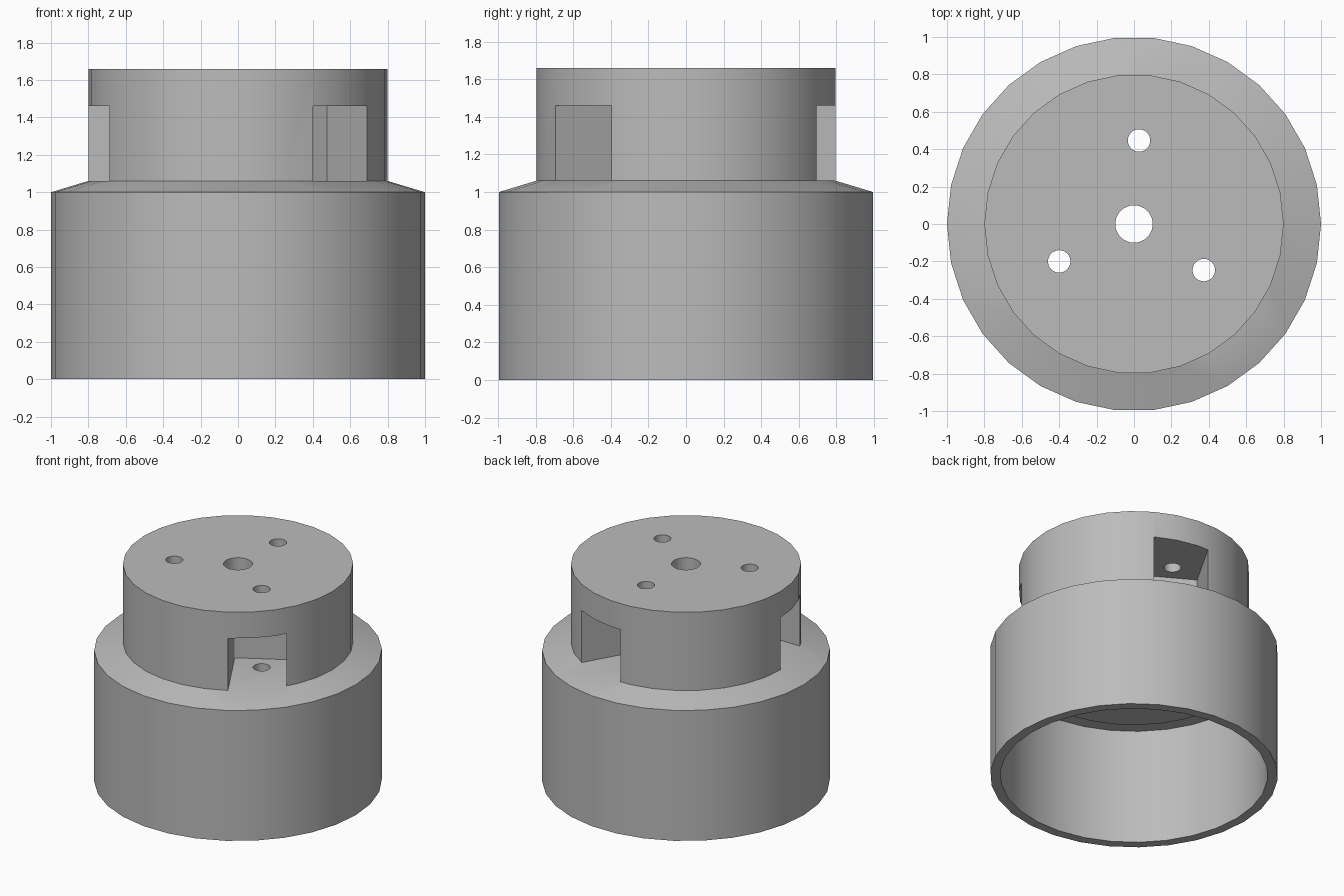
import bpy
import bmesh
from math import radians
from mathutils import Matrix, Vector

cube = bpy.data.objects.get("Cube")
if cube:
    bpy.data.objects.remove(cube, do_unlink=True)

SIDES = 30
TOP = 1.66
FLOOR = 1.06       # pocket floor, level with the shoulder
ROOF = 1.46        # pocket ceiling

grey = bpy.data.materials.new("plain_grey")
grey.use_nodes = True
colour = (0.5, 0.5, 0.5, 1)
grey.diffuse_color = colour
grey.node_tree.nodes["Principled BSDF"].inputs["Base Color"].default_value = colour


def make_object(name, bm):
    bmesh.ops.recalc_face_normals(bm, faces=bm.faces)
    mesh = bpy.data.meshes.new(name)
    bm.to_mesh(mesh)
    bm.free()
    mesh.materials.append(grey)
    obj = bpy.data.objects.new(name, mesh)
    bpy.context.collection.objects.link(obj)
    return obj


def lathe(name, profile):
    """Closed solid from a profile that starts and ends on the axis."""
    bm = bmesh.new()
    verts = [bm.verts.new((r, 0, z)) for r, z in profile]
    edges = [bm.edges.new(pair) for pair in zip(verts, verts[1:])]
    bmesh.ops.spin(bm, geom=verts + edges, cent=(0, 0, 0), axis=(0, 0, 1),
                   angle=radians(360), steps=SIDES, use_duplicate=False)
    bmesh.ops.remove_doubles(bm, verts=bm.verts, dist=0.0005)
    bmesh.ops.dissolve_limit(bm, angle_limit=radians(1), verts=bm.verts, edges=bm.edges)
    return make_object(name, bm)


def drill(name, x, y, radius):
    bm = bmesh.new()
    bmesh.ops.create_cone(bm, cap_ends=True, segments=SIDES, radius1=radius,
                          radius2=radius, depth=3,
                          matrix=Matrix.Translation((x, y, 1)))
    return make_object(name, bm)


def pocket(name, turn):
    """Box cut whose one side lies on a radial line."""
    bm = bmesh.new()
    size = Vector((0.8, 0.4, ROOF - FLOOR))
    centre = Vector((0.26 + size.x / 2, size.y / 2, (FLOOR + ROOF) / 2))
    bmesh.ops.create_cube(bm, size=1, matrix=turn @ Matrix.Translation(centre)
                          @ Matrix.Diagonal(size).to_4x4())
    return make_object(name, bm)


# Hollow skirt, sloped shoulder and solid upper drum in one turned body
body = lathe("cap_body", [
    (0, TOP), (0.8, TOP), (0.8, FLOOR), (1, 1), (1, 0),
    (0.93, 0), (0.93, 0.89), (0.8, 0.89), (0.8, 0.866), (0, 0.866)])

# Centre bore, then three side pockets each with a screw hole
cutters = [drill("centre_bore_cutter", 0, 0, 0.1)]
for i, angle in enumerate((-60, 60, 180), 1):
    turn = Matrix.Rotation(radians(angle), 4, "Z")
    spot = turn @ Vector((0.4, 0.2, 0))
    cutters.append(pocket(f"pocket_cutter_{i}", turn))
    cutters.append(drill(f"screw_hole_cutter_{i}", spot.x, spot.y, 0.06))

for cutter in cutters:
    cutter.hide_render = True
    cutter.hide_set(True)
    cut = body.modifiers.new(cutter.name, "BOOLEAN")
    cut.operation = "DIFFERENCE"
    cut.solver = "EXACT"
    cut.object = cutter

# Bake the cuts, drop the cutters and smooth the round walls
bpy.context.view_layer.objects.active = body
body.select_set(True)
for cut in list(body.modifiers):
    bpy.ops.object.modifier_apply(modifier=cut.name)
for cutter in cutters:
    bpy.data.objects.remove(cutter, do_unlink=True)
bpy.ops.object.shade_smooth_by_angle(angle=radians(25))
